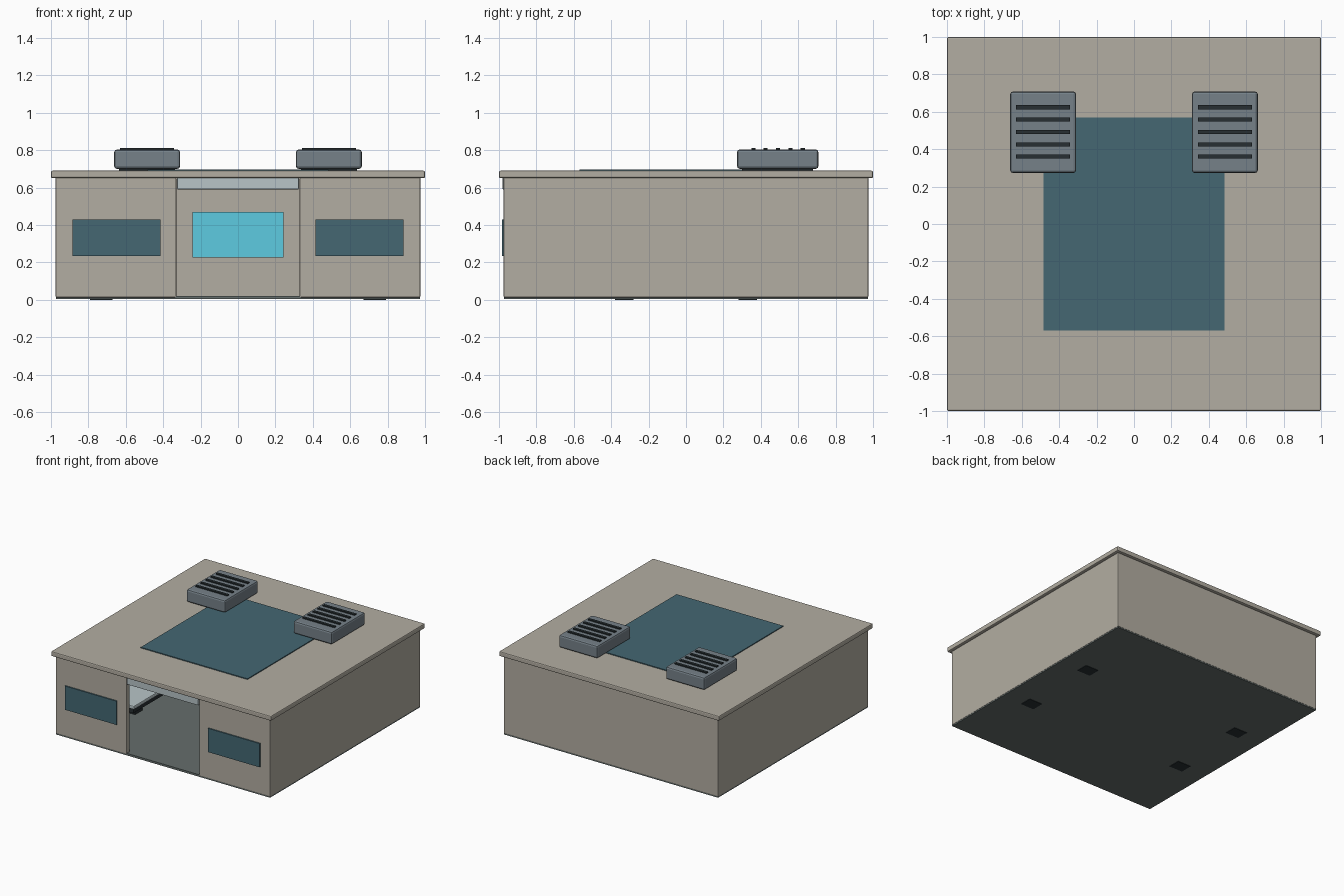
import bpy
import bmesh
from mathutils import Vector

cube = bpy.data.objects.get("Cube")
if cube:
    bpy.data.objects.remove(cube, do_unlink=True)


def material(name, r, g, b):
    mat = bpy.data.materials.new(name)
    mat.use_nodes = True
    mat.diffuse_color = (r, g, b, 1)
    mat.node_tree.nodes["Principled BSDF"].inputs["Base Color"].default_value = (r, g, b, 1)
    return mat


TAN = material("tan_plaster", 0.45, 0.42, 0.36)
TEAL = material("dark_teal_glass", 0.058, 0.136, 0.17)
STEEL = material("blue_grey_metal", 0.18, 0.22, 0.25)
DARK = material("dark_metal", 0.02, 0.028, 0.032)
FLOOR = material("grey_floor", 0.13, 0.155, 0.15)
PALE = material("pale_trim", 0.48, 0.56, 0.58)
CYAN = material("cyan_screen", 0.11, 0.6, 0.75)


def finish(name, bm, mat, bevel, segments=2):
    mesh = bpy.data.meshes.new(name)
    bmesh.ops.recalc_face_normals(bm, faces=bm.faces)
    bm.to_mesh(mesh)
    bm.free()
    obj = bpy.data.objects.new(name, mesh)
    bpy.context.collection.objects.link(obj)
    mesh.materials.append(mat)
    if bevel:
        mod = obj.modifiers.new("edge_bevel", "BEVEL")
        mod.width = bevel
        mod.segments = segments
    return obj


def box(name, x, y, z, mat, bevel=0.0):
    """Box between the given (low, high) ranges on each axis."""
    bm = bmesh.new()
    bmesh.ops.create_cube(bm, size=1)
    ranges = (x, y, z)
    for v in bm.verts:
        v.co = Vector([(lo + hi) / 2 + c * (hi - lo) for c, (lo, hi) in zip(v.co, ranges)])
    return finish(name, bm, mat, bevel)


def prism(name, outline, z, mat, bevel):
    """Vertical extrusion of a plan outline."""
    bm = bmesh.new()
    face = bm.faces.new([bm.verts.new((x, y, z[0])) for x, y in outline])
    top = bmesh.ops.extrude_face_region(bm, geom=[face])["geom"]
    for v in top:
        if isinstance(v, bmesh.types.BMVert):
            v.co.z = z[1]
    return finish(name, bm, mat, bevel)


def centred(c, half):
    return (c - half, c + half)


# Shell: one continuous wall with a doorway in the front
OUT, INN, DOOR = 0.975, 0.93, 0.33
half = [(DOOR, -OUT), (OUT, -OUT), (OUT, OUT)]
inner = [(INN, INN), (INN, -INN), (DOOR, -INN)]
outline = half + [(-x, y) for x, y in reversed(half)]
outline += [(-x, y) for x, y in reversed(inner)] + inner
prism("walls", outline, (0.012, 0.655), TAN, 0.006)
box("floor", (-0.972, 0.972), (-0.972, 0.972), (0.003, 0.02), FLOOR)
box("roof", (-1, 1), (-1, 1), (0.65, 0.69), TAN, 0.008)
box("roof_panel", centred(0, 0.485), centred(0, 0.57), (0.685, 0.697), TEAL)

# Doorway header and the screen on the back wall
box("door_header", centred(0, 0.325), (-0.98, -0.94), (0.59, 0.655), PALE, 0.004)
box("wall_screen", centred(0, 0.243), (0.91, 0.935), (0.225, 0.468), CYAN)

for side, s in (("left", 1), ("right", -1)):
    # Front windows
    box(f"{side}_window", centred(s * 0.65, 0.235), (-0.985, -0.96), (0.235, 0.43), TEAL)

    # Rooftop ventilation unit with grille slats
    box(f"{side}_vent_unit", centred(s * 0.486, 0.176), (0.273, 0.708), (0.7, 0.803), STEEL, 0.014)
    box(f"{side}_vent_mount", centred(s * 0.486, 0.15), (0.3, 0.68), (0.685, 0.71), DARK)
    for i in range(5):
        box(f"{side}_vent_slat_{i + 1}", centred(s * 0.486, 0.145),
            centred(0.36 + i * 0.066, 0.011), (0.795, 0.812), DARK)

    # Two interior beds on pedestals
    for place, t in (("front", -1), ("back", 1)):
        x, y = s * 0.73, t * 0.33
        box(f"{side}_{place}_bed_top", centred(x, 0.19), centred(y, 0.25), (0.17, 0.2), PALE, 0.008)
        box(f"{side}_{place}_bed_frame", centred(x, 0.17), centred(y, 0.23), (0.13, 0.17), DARK)
        box(f"{side}_{place}_bed_pedestal", centred(x, 0.06), centred(y, 0.05), (0, 0.135), DARK)
